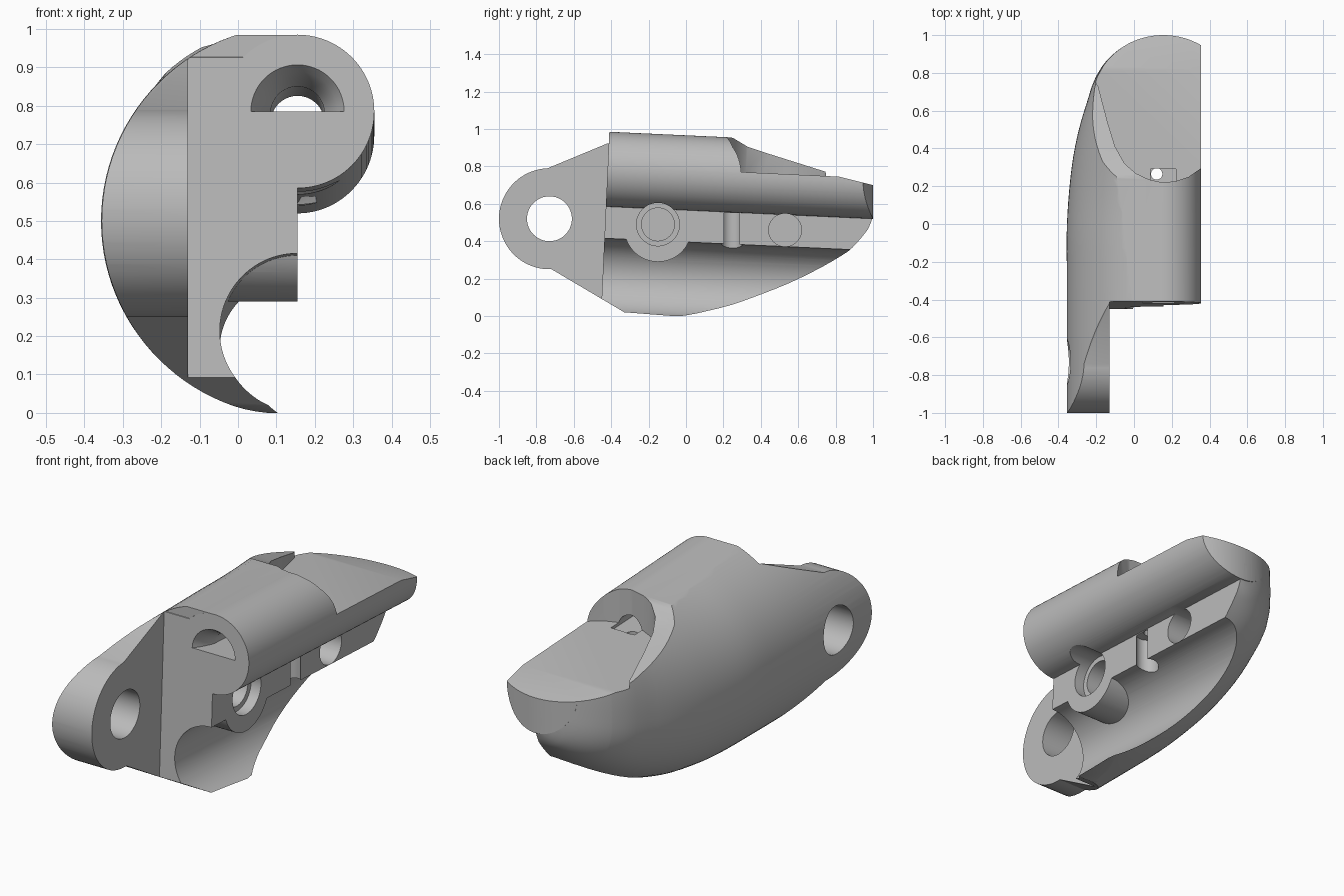
import bpy, bmesh
from math import sin, cos, pi, sqrt
from mathutils import Vector, Matrix

if "Cube" in bpy.data.objects:
    bpy.data.objects.remove(bpy.data.objects["Cube"])

grey = bpy.data.materials.new("light_grey")
grey.use_nodes = True
colour = (0.5, 0.5, 0.5, 1)
grey.diffuse_color = colour
grey.node_tree.nodes["Principled BSDF"].inputs["Base Color"].default_value = colour

CX = 0.155                      # plane of the web, also the tube centre
PIVOT = Vector((0, -0.41, 0.985))
TILT = Matrix.Translation(PIVOT) @ Matrix.Rotation(-0.046, 4, 'X') @ Matrix.Translation(-PIVOT)


def loft(name, sections, matrix=None):
    """Closed solid through rings of equal point count."""
    bm = bmesh.new()
    rings = [[bm.verts.new(p) for p in s] for s in sections]
    n = len(rings[0])
    for a, b in zip(rings, rings[1:]):
        for i in range(n):
            j = (i + 1) % n
            bm.faces.new((a[i], a[j], b[j], b[i]))
    bm.faces.new(rings[0][::-1])
    bm.faces.new(rings[-1])
    bmesh.ops.recalc_face_normals(bm, faces=bm.faces)
    me = bpy.data.meshes.new(name)
    bm.to_mesh(me)
    bm.free()
    if matrix:
        me.transform(matrix)
    me.materials.append(grey)
    ob = bpy.data.objects.new(name, me)
    bpy.context.collection.objects.link(ob)
    return ob


def cylinder(name, start, end, r, matrix=None, n=72):
    a, b = Vector(start), Vector(end)
    q = (b - a).to_track_quat('Z', 'Y')
    ring = [q @ Vector((r * cos(2 * pi * i / n), r * sin(2 * pi * i / n), 0)) for i in range(n)]
    return loft(name, [[a + p for p in ring], [b + p for p in ring]], matrix)


def side_prism(name, pts, x0, x1, matrix=None):
    return loft(name, [[(x, y, z) for y, z in pts] for x in (x0, x1)], matrix)


def plan_prism(name, pts, z0, z1):
    return loft(name, [[(x, y, z) for x, y in pts] for z in (z0, z1)])


def combine(target, tool, operation):
    mod = target.modifiers.new(operation, 'BOOLEAN')
    mod.operation, mod.object, mod.solver = operation, tool, 'EXACT'
    bpy.context.view_layer.objects.active = target
    bpy.ops.object.modifier_apply(modifier=mod.name)
    bpy.data.objects.remove(tool)


def cut(tool):
    combine(body, tool, 'DIFFERENCE')


def interp(table, y):
    """Smooth (Catmull-Rom style) lookup in a table of (y, value)."""
    k = 0
    while k < len(table) - 2 and y > table[k + 1][0]:
        k += 1
    slope = lambda i, j: (table[j][1] - table[i][1]) / (table[j][0] - table[i][0])
    (y0, v0), (y1, v1) = table[k], table[k + 1]
    h, t = y1 - y0, min(1, max(0, (y - y0) / (y1 - y0)))
    m0 = slope(max(k - 1, 0), k + 1)
    m1 = slope(k, min(k + 2, len(table) - 1))
    return ((2*t**3 - 3*t*t + 1) * v0 + (t**3 - 2*t*t + t) * h * m0
            + (3*t*t - 2*t**3) * v1 + (t**3 - t*t) * h * m1)


# Rounded hull: half-ellipse sections narrowing to a blunt tail
WIDTH = [(-1.1, .51), (-.3, .51), (0, .51), (.3, .485), (.5, .447), (.7, .387)]
BOTTOM = [(-1.1, -.01), (-.3, -.01), (-.05, -.005), (.1, .01), (.3, .05),
          (.6, .165), (.85, .33), (.97, .46), (1, .53)]


def half_width(y):
    return sqrt(max(0, .16 - (y - .6) ** 2)) if y > .7 else interp(WIDTH, y)


def hull_section(y, n=56):
    t = max(0, y)
    w, mid = half_width(y), .5 + .14 * t * t
    low = mid - interp(BOTTOM, y)
    power = 2 / (2 + .8 * t * t)
    ring = []
    for i in range(n + 1):
        a = -pi / 2 + pi * i / n
        s = sin(a)
        c = max(0, cos(a)) ** power if 0 < i < n else 0
        ring.append((CX - w * c, y, mid + (low if s < 0 else .51) * (abs(s) ** power) * (1 if s > 0 else -1)))
    return ring


stations = [-1.1, -.3] + [i * .06 for i in range(-3, 15)] + [.6 + .4 * sin(pi / 2 * (.4 + .06 * i)) for i in range(10)] + [.9995]
stations = sorted(stations)
body = loft("clamp_body", [hull_section(y) for y in stations])

# Side outline with the round lug at the front
lug = [(-.73 + .27 * cos(a), .52 + .27 * sin(a)) for a in [pi / 2 + .04 + (pi + .0) * i / 40 for i in range(41)]]
outline = lug + [(-.33, .02), (-.07, 0), (1.1, 0), (1.1, .67), (.98, .705), (.83, .745),
                 (.45, .865), (.33, .905), (.25, .953), (-.41, .984), (-.41, .927)]
combine(body, side_prism("side_outline", outline, -.6, .6), 'INTERSECT')

# Tube along the upper edge, with a rounded tail
tube = cylinder("tube", (CX, -.7, .785), (CX, 1.2, .785), .2, TILT, 96)
arc = [(CX + .4 * cos(pi * i / 64), .6 + .4 * sin(pi * i / 64)) for i in range(65)]
combine(tube, plan_prism("tail_outline", arc + [(CX - .4, -1), (CX + .4, -1)], -.2, 1.4), 'INTERSECT')
combine(body, tube, 'UNION')

# Tilted front face and lower groove
cut(side_prism("front_cutter", [(-2, -1), (-.41, -1), (-.41, 2), (-2, 2)], -.13, .8, TILT))
cut(cylinder("groove", (CX, -1, .2125), (CX, 1.4, .2125), .2025, TILT, 96))

# Screw boss standing in the groove
combine(body, cylinder("screw_boss", (-.18, -.15, .47), (CX, -.15, .47), .18), 'UNION')

# Pocket over the tail with a sloping deck
pocket = plan_prism("pocket", [(.7, .5), (.42, .335), (.35, .292), (.29, .25), (.22, .226), (.15, .22),
                               (.08, .235), (.01, .268), (-.05, .32), (-.1, .41), (-.14, .54),
                               (-.19, .73), (-.26, .83), (-.5, 1.2), (.7, 1.2)], .4, 1.4)
deck = [(0, .784), (.82, .745), (.98, .705), (1.3, .625), (1.3, 1.3), (0, 1.3)]
combine(pocket, side_prism("deck", deck, -.7, .9), 'INTERSECT')
cut(pocket)

# Half-round cable bore with a flared mouth
flare = [(-.6, .14), (-.415, .125)] + [(-.405 + .1 * sin(a), .125 - .055 * (sin(a) ** .6))
                                       for a in [pi / 2 * i / 8 for i in range(1, 9)]] + [(.3, .07)]
cut(loft("cable_bore", [[(CX + r * cos(pi * i / 32), y, .785 + r * sin(pi * i / 32)) for i in range(33)]
                        for y, r in flare], TILT))

# Holes: lug, screw with counterbore, rear screw, drain
for name, start, end, r in [
        ("lug_hole", (-.7, -.73, .52), (.3, -.73, .52), .12),
        ("counterbore", (.1, -.15, .49), (.5, -.15, .49), .115),
        ("screw_hole", (-.12, -.15, .49), (.3, -.15, .49), .088),
        ("rear_screw_hole", (-.12, .53, .46), (.5, .53, .46), .088),
        ("drain_lower", (.12, .245, .3), (.12, .245, .55), .055),
        ("drain_upper", (.12, .265, .5), (.12, .265, .8), .03)]:
    cut(cylinder(name, start, end, r, n=48))

# Shading
bpy.ops.object.select_all(action='DESELECT')
body.select_set(True)
bpy.context.view_layer.objects.active = body
bpy.ops.object.shade_smooth_by_angle(angle=0.5)
